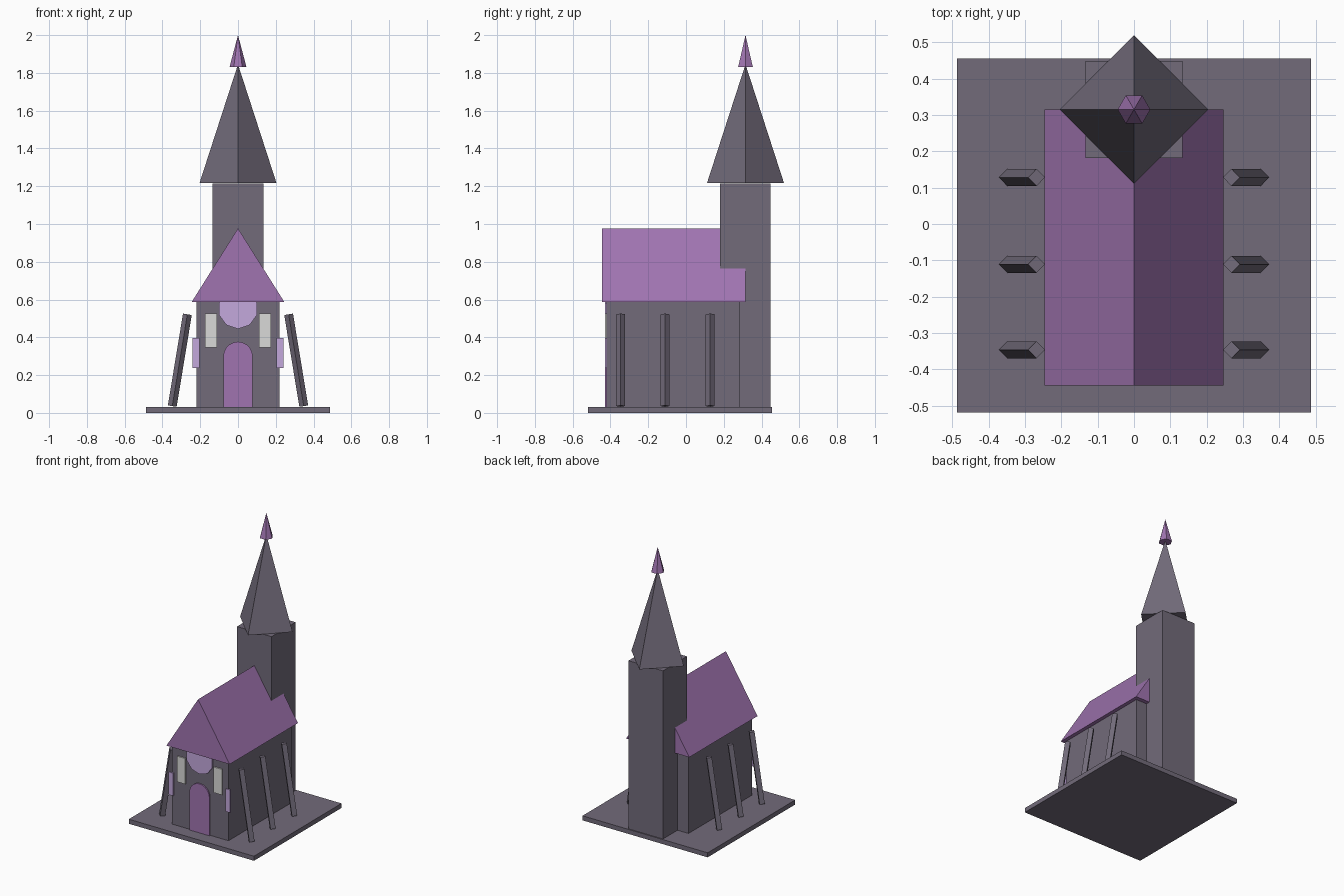
import bpy, bmesh, math
from mathutils import Vector

if "Cube" in bpy.data.objects:
    bpy.data.objects.remove(bpy.data.objects["Cube"])


def material(name, rgb):
    # sRGB 0-255 to linear
    lin = [((c / 255 + 0.055) / 1.055) ** 2.4 for c in rgb]
    m = bpy.data.materials.new(name)
    m.diffuse_color = (*lin, 1)
    m.use_nodes = True
    m.node_tree.nodes["Principled BSDF"].inputs["Base Color"].default_value = m.diffuse_color
    return m


STONE = material("grey_stone", (114, 107, 122))
PURPLE = material("purple", (160, 116, 176))
LILAC = material("lilac", (196, 168, 220))
PALE = material("pale_glass", (218, 218, 216))


def finish(name, bm, mat):
    bmesh.ops.recalc_face_normals(bm, faces=bm.faces)
    me = bpy.data.meshes.new(name)
    bm.to_mesh(me)
    bm.free()
    me.materials.append(mat)
    ob = bpy.data.objects.new(name, me)
    bpy.context.collection.objects.link(ob)
    return ob


def extrude_xz(name, outline, y0, y1, mat):
    """Extrude an (x, z) outline from y0 to y1."""
    bm = bmesh.new()
    face = bm.faces.new([bm.verts.new((x, y0, z)) for x, z in outline])
    new = bmesh.ops.extrude_face_region(bm, geom=[face])["geom"]
    bmesh.ops.translate(bm, vec=(0, y1 - y0, 0),
                        verts=[v for v in new if isinstance(v, bmesh.types.BMVert)])
    return finish(name, bm, mat)


def box(name, x0, x1, y0, y1, z0, z1, mat):
    return extrude_xz(name, [(x0, z0), (x1, z0), (x1, z1), (x0, z1)], y0, y1, mat)


def prism(name, a, b, r0, r1, sides, mat):
    """Straight or tapered prism from point a to point b, first corner on x."""
    a, b = Vector(a), Vector(b)
    bm = bmesh.new()
    bmesh.ops.create_cone(bm, cap_ends=True, segments=sides, radius1=r0, radius2=r1,
                          depth=(b - a).length)
    if sides == 6:  # put hexagon corners on the x axis
        best = max(bm.verts, key=lambda v: v.co.xy.length)
        spin = -math.atan2(best.co.y, best.co.x)
        for v in bm.verts:
            x, y = v.co.x, v.co.y
            v.co.x = x * math.cos(spin) - y * math.sin(spin)
            v.co.y = x * math.sin(spin) + y * math.cos(spin)
    ob = finish(name, bm, mat)
    ob.location = (a + b) / 2
    d = b - a
    ob.rotation_euler = (0, math.atan2(d.x, d.z), 0)
    return ob


# Base, nave and tower
box("base_slab", -0.487, 0.487, -0.518, 0.455, 0, 0.032, STONE)
box("nave_walls", -0.22, 0.22, -0.42, 0.286, 0.03, 0.59, STONE)
box("tower", -0.134, 0.134, 0.181, 0.448, 0.03, 1.215, STONE)

# Gable roof
extrude_xz("nave_roof", [(-0.246, 0.586), (0.246, 0.586), (0, 0.977)],
           -0.444, 0.315, PURPLE)

# Spire and finial
prism("spire", (0, 0.315, 1.216), (0, 0.315, 1.845), 0.204, 0, 4, STONE)
prism("finial", (0, 0.315, 1.83), (0, 0.315, 2.0), 0.045, 0, 6, PURPLE)

# Leaning buttresses
for s, side in ((-1, "left"), (1, "right")):
    for i, y in enumerate((-0.346, -0.111, 0.128)):
        prism(f"buttress_{side}_{i + 1}", (s * 0.348, y, 0.036), (s * 0.268, y, 0.522),
              0.0235, 0.0235, 4, STONE)

# Front plates: door, round window, paired windows, corner panels
FRONT, BACK = -0.429, -0.4195
arch = [(0.078 * math.cos(math.pi * i / 10), 0.299 + 0.078 * math.sin(math.pi * i / 10))
        for i in range(11)]
extrude_xz("door", [(-0.078, 0.032), (0.078, 0.032)] + arch, FRONT, BACK, PURPLE)
disc = [(0.105 * math.sin(math.tau * i / 10), 0.55 - 0.105 * math.cos(math.tau * i / 10))
        for i in range(10)]
extrude_xz("round_window", disc, FRONT, BACK, LILAC)
for s, side in ((-1, "left"), (1, "right")):
    for name, xa, xb, z0, z1, mat in (("window", 0.111, 0.175, 0.345, 0.525, PALE),
                                      ("corner_panel", 0.205, 0.24, 0.237, 0.397, LILAC)):
        box(f"{name}_{side}", min(s * xa, s * xb), max(s * xa, s * xb),
            FRONT, BACK, z0, z1, mat)
